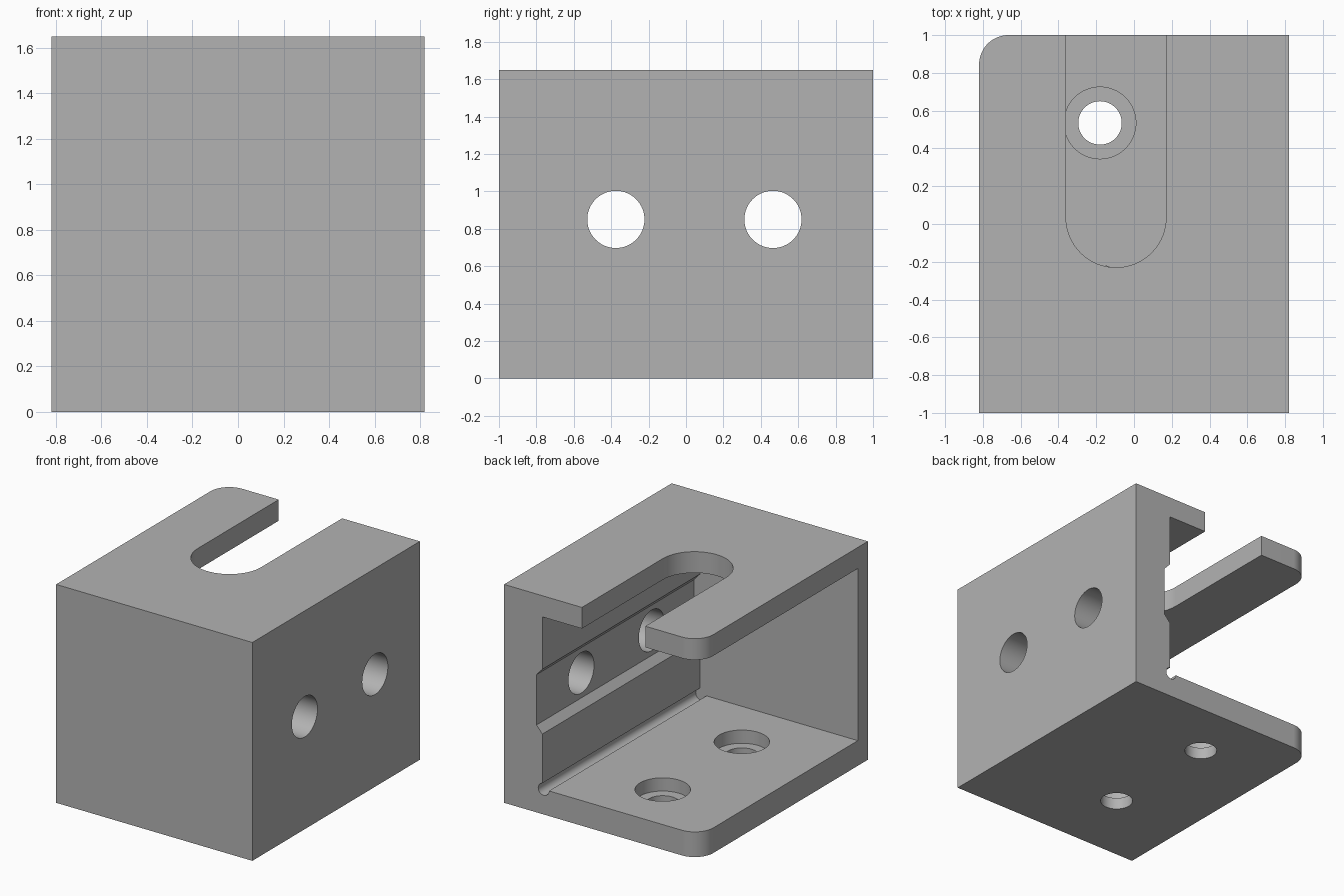
import bpy
import bmesh
from math import cos, sin, radians, acos, degrees

start = bpy.data.objects.get("Cube")
if start:
    bpy.data.objects.remove(start, do_unlink=True)

# Main sizes
HALF_X, HALF_Y, HEIGHT = 0.82, 1.0, 1.65
FLOOR, CEILING = 0.19, 1.49
WALL_X, RECESS_X = 0.50, 0.55
FRONT_Y = -0.88
OUT = 1.2  # cutters run past the block

grey = bpy.data.materials.new("plain_grey")
grey.use_nodes = True
colour = (0.45, 0.45, 0.45, 1)
grey.diffuse_color = colour
grey.node_tree.nodes["Principled BSDF"].inputs["Base Color"].default_value = colour


def arc(u, v, r, a0, a1, n):
    """Points along an arc, angles in degrees."""
    angles = [radians(a0 + (a1 - a0) * i / n) for i in range(n + 1)]
    return [(u + r * cos(a), v + r * sin(a)) for a in angles]


def circle(u, v, r):
    return arc(u, v, r, 0, 360, 64)[:-1]


def prism(name, profile, axis, lo, hi):
    """Extrude a closed profile along an axis from lo to hi."""
    place = {"x": lambda u, v, w: (w, u, v),
             "y": lambda u, v, w: (u, w, v),
             "z": lambda u, v, w: (u, v, w)}[axis]
    bm = bmesh.new()
    base = bm.faces.new([bm.verts.new(place(u, v, lo)) for u, v in profile])
    new = bmesh.ops.extrude_face_region(bm, geom=[base])["geom"]
    bmesh.ops.translate(bm, verts=[g for g in new if isinstance(g, bmesh.types.BMVert)],
                        vec=place(0, 0, hi - lo))
    bmesh.ops.recalc_face_normals(bm, faces=bm.faces)
    mesh = bpy.data.meshes.new(name)
    bm.to_mesh(mesh)
    bm.free()
    mesh.materials.append(grey)
    obj = bpy.data.objects.new(name, mesh)
    bpy.context.collection.objects.link(obj)
    return obj


# Block with one rounded rear corner
R = 0.155
outline = [(-HALF_X, -HALF_Y), (HALF_X, -HALF_Y), (HALF_X, HALF_Y)]
outline += arc(-HALF_X + R, HALF_Y - R, R, 90, 180, 16)
bracket = prism("bracket_body", outline, "z", 0, HEIGHT)

# Cavity: floor, corner relief groove, chamfered wall recess, ceiling
GR, GX = 0.045, 0.49
groove_end = 360 + degrees(acos((WALL_X - GX) / GR))
cavity = [(-OUT, FLOOR)] + arc(GX, FLOOR, GR, 180, groove_end, 20)
cavity += [(WALL_X, 0.605), (RECESS_X, 0.66), (RECESS_X, 1.04), (WALL_X, 1.095),
           (WALL_X, CEILING), (-OUT, CEILING)]
cutters = [prism("cavity_cutter", cavity, "y", FRONT_Y, OUT)]

# Open-ended slot in the top plate
SX, SR, SY = -0.095, 0.265, 0.035
slot = [(SX - SR, OUT)] + arc(SX, SY, SR, 180, 360, 32) + [(SX + SR, OUT)]
cutters.append(prism("slot_cutter", slot, "z", 1.3, 1.8))

# Counterbored floor holes
for y in (0.535, -0.41):
    cutters.append(prism("floor_hole_cutter", circle(-0.18, y, 0.115), "z", -0.1, 0.3))
    cutters.append(prism("counterbore_cutter", circle(-0.18, y, 0.19), "z", 0.09, 0.3))

# Side wall holes
for y in (-0.375, 0.465):
    cutters.append(prism("side_hole_cutter", circle(y, 0.85, 0.153), "x", 0.4, 1.0))

# Apply the cuts
bpy.ops.object.select_all(action="DESELECT")
bpy.context.view_layer.objects.active = bracket
bracket.select_set(True)
for cutter in cutters:
    cutter.hide_render = True
    cut = bracket.modifiers.new("cut", "BOOLEAN")
    cut.operation = "DIFFERENCE"
    cut.solver = "EXACT"
    cut.object = cutter
    bpy.ops.object.modifier_apply(modifier=cut.name)
for cutter in cutters:
    bpy.data.objects.remove(cutter, do_unlink=True)

# Smooth curved walls, crisp edges
bpy.ops.object.shade_smooth_by_angle(angle=radians(30))
normals = bracket.modifiers.new("flat_faces", "WEIGHTED_NORMAL")
normals.keep_sharp = True
